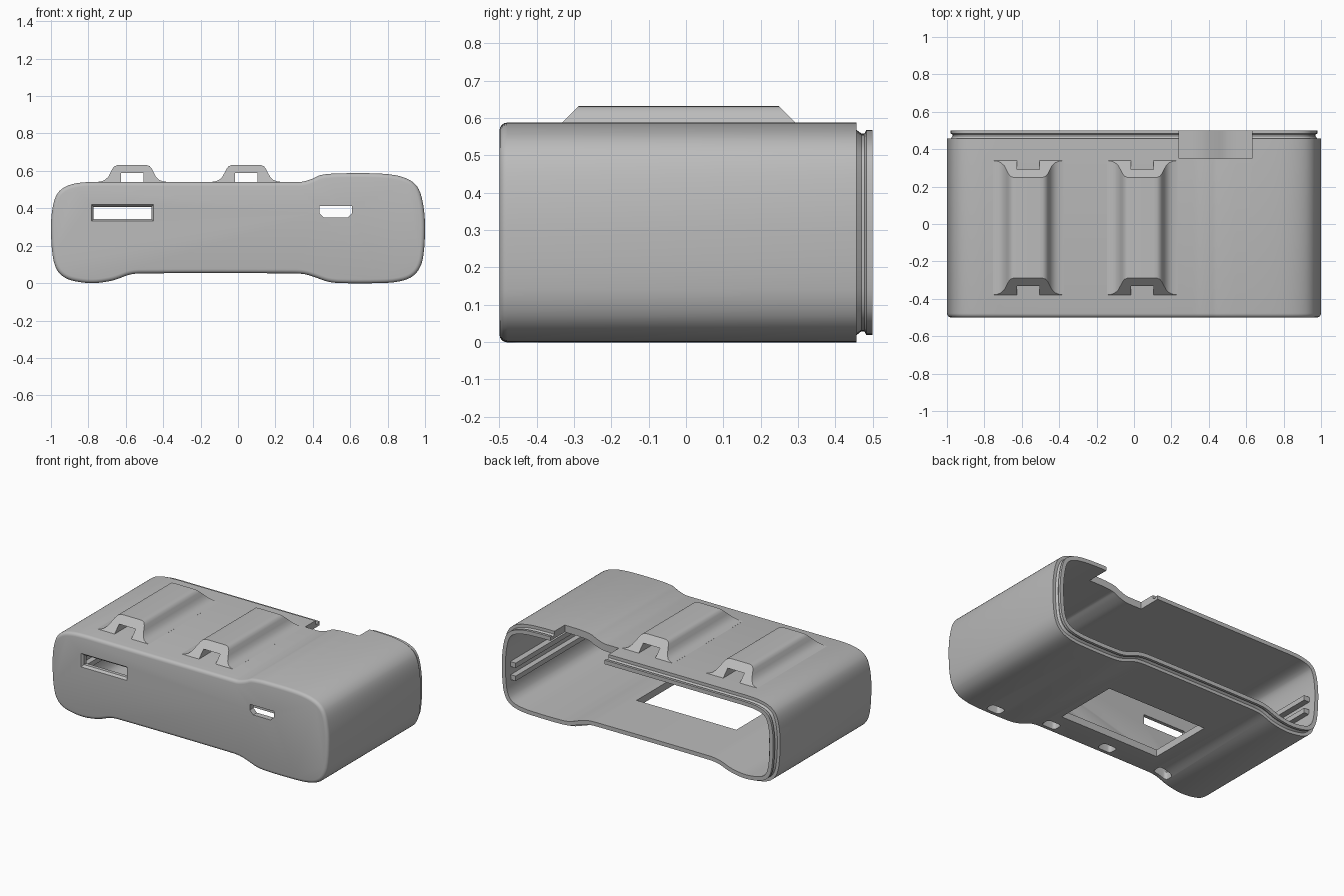
import bpy, bmesh, math
from mathutils import Vector

cube = bpy.data.objects.get("Cube")
if cube:
    bpy.data.objects.remove(cube, do_unlink=True)

grey = bpy.data.materials.new("plain grey")
grey.use_nodes = True
grey.diffuse_color = (0.5, 0.5, 0.5, 1)
grey.node_tree.nodes["Principled BSDF"].inputs["Base Color"].default_value = (0.5, 0.5, 0.5, 1)


def finish(bm, name):
    bmesh.ops.recalc_face_normals(bm, faces=bm.faces)
    mesh = bpy.data.meshes.new(name)
    bm.to_mesh(mesh)
    bm.free()
    mesh.materials.append(grey)
    ob = bpy.data.objects.new(name, mesh)
    bpy.context.scene.collection.objects.link(ob)
    return ob


def smooth(ob):
    bpy.ops.object.select_all(action='DESELECT')
    ob.select_set(True)
    bpy.context.view_layer.objects.active = ob
    bpy.ops.object.shade_smooth_by_angle(angle=math.radians(32))


def loft(name, rings):
    """Closed solid from matching rings of 3D points."""
    bm = bmesh.new()
    loops = [[bm.verts.new(p) for p in ring] for ring in rings]
    n = len(loops[0])
    for a, b in zip(loops, loops[1:]):
        for i in range(n):
            j = (i + 1) % n
            bm.faces.new((a[i], a[j], b[j], b[i]))
    bm.faces.new(loops[0])
    bm.faces.new(loops[-1])
    return finish(bm, name)


def box(name, x, y, z, round_xy=0):
    rect = [Vector((x[0], y[0])), Vector((x[1], y[0])), Vector((x[1], y[1])), Vector((x[0], y[1]))]
    if round_xy:
        mid = (rect[0] + rect[2]) / 2
        pts = []
        for k, c in enumerate(rect):
            o = Vector((math.copysign(round_xy, mid.x - c.x), math.copysign(round_xy, mid.y - c.y)))
            for s in range(5):
                t = math.pi + (k + s / 4) * math.pi / 2
                pts.append(c + o + round_xy * Vector((math.cos(t), math.sin(t))))
        rect = pts
    return loft(name, [[(p[0], p[1], h) for p in rect] for h in z])


def rect_ring(x0, x1, z0, z1, y):
    return [(x0, y, z0), (x1, y, z0), (x1, y, z1), (x0, y, z1)]


def spline(points, steps=4):
    """Closed smooth curve through the points."""
    out = []
    n = len(points)
    for i in range(n):
        p0, p1, p2, p3 = (Vector(points[(i + k) % n]) for k in (-1, 0, 1, 2))
        d = (p2 - p1).length
        m1 = (p2 - p0) * d / ((p2 - p1).length + (p1 - p0).length)
        m2 = (p3 - p1) * d / ((p3 - p2).length + d)
        for s in range(steps):
            t = s / steps
            out.append(p1 * (2*t**3 - 3*t*t + 1) + m1 * (t**3 - 2*t*t + t)
                       + p2 * (3*t*t - 2*t**3) + m2 * (t**3 - t*t))
    return out


# Case cross-section, running clockwise from the left of the front
outline = spline([
    (-1, .30), (-.99, .41), (-.965, .48), (-.92, .517), (-.85, .536), (-.76, .541),
    (-.7, .541), (.3, .541), (.35, .543), (.4, .559), (.44, .577), (.5, .585), (.55, .587),
    (.72, .587), (.84, .577), (.92, .55), (.965, .505), (.99, .42), (1, .3),
    (.99, .14), (.965, .07), (.92, .028), (.85, .007), (.76, 0), (.55, 0),
    (.48, .008), (.41, .032), (.36, .047), (.3, .052), (-.52, .052), (-.58, .045),
    (-.65, .02), (-.7, .008), (-.77, 0), (-.85, .006), (-.92, .026), (-.965, .066), (-.99, .14)])


def ring(y, inset):
    n = len(outline)
    out = []
    for i, p in enumerate(outline):
        t = (outline[(i + 1) % n] - outline[i - 1]).normalized()
        out.append((p.x + t.y * inset, y, p.y - t.x * inset))
    return out


# Shell: rounded front, long walls, snap groove, lip, then the inside
shell = loft("case_shell", [ring(y, d) for y, d in [
    (-.5, .022), (-.498, .013), (-.493, .006), (-.487, .002), (-.478, 0),
    (.457, 0), (.457, .02), (.47, .03), (.478, .03), (.483, .02), (.5, .02),
    (.5, .046), (-.462, .046)]])

# Openings
cutters = [
    loft("display_slot_cutter", [rect_ring(-.792, -.443, .323, .427, -.51),
                                 rect_ring(-.772, -.463, .343, .407, -.485),
                                 rect_ring(-.772, -.463, .343, .407, -.4)]),
    loft("port_cutter", [[(x, y, z) for x, z in (
        (.435, .413), (.435, .375), (.46, .35), (.585, .35), (.61, .375), (.61, .413))]
        for y in (-.55, -.4)]),
    box("rim_notch_cutter", (.24, .63), (.35, .6), (.44, .7)),
    box("floor_window_cutter", (-.44, .28), (-.32, .11), (-.1, .16)),
]
for i in range(4):
    x = -.58 + .423 * i
    cutters.append(box("floor_hole_cutter", (x - .05, x + .05), (-.463, -.398), (-.1, .14), .02))

for c in cutters:
    c.hide_render = True
    mod = shell.modifiers.new("opening", 'BOOLEAN')
    mod.object = c
    mod.operation = 'DIFFERENCE'
    mod.solver = 'EXACT'
    bpy.context.view_layer.objects.active = shell
    bpy.ops.object.modifier_apply(modifier=mod.name)
    bpy.data.objects.remove(c, do_unlink=True)
smooth(shell)

# Strap loops on the roof: flared arches with sloped ends
half = [(.06, .538), (.188, .538), (.188, .541), (.165, .544), (.145, .552), (.128, .568),
        (.116, .59), (.105, .612), (.094, .625), (.078, .631), (.06, .632)]
arch = half + [(-x, z) for x, z in reversed(half)] + [(-.06, .588), (.06, .588)]
for side, cx in (("right", -.566), ("left", .044)):
    ends = [[(cx + x, y + s * (z - .54), z) for x, z in arch] for y, s in ((-.38, 1), (.34, -1))]
    smooth(loft(side + "_strap_loop", ends))

# Board rails inside the end walls
for side, s in (("right", -1), ("left", 1)):
    for level, z in (("lower", .2), ("upper", .285)):
        box(f"{side}_{level}_rail", sorted((s * .97, s * .915)), (-.47, .45), (z - .016, z + .016))
